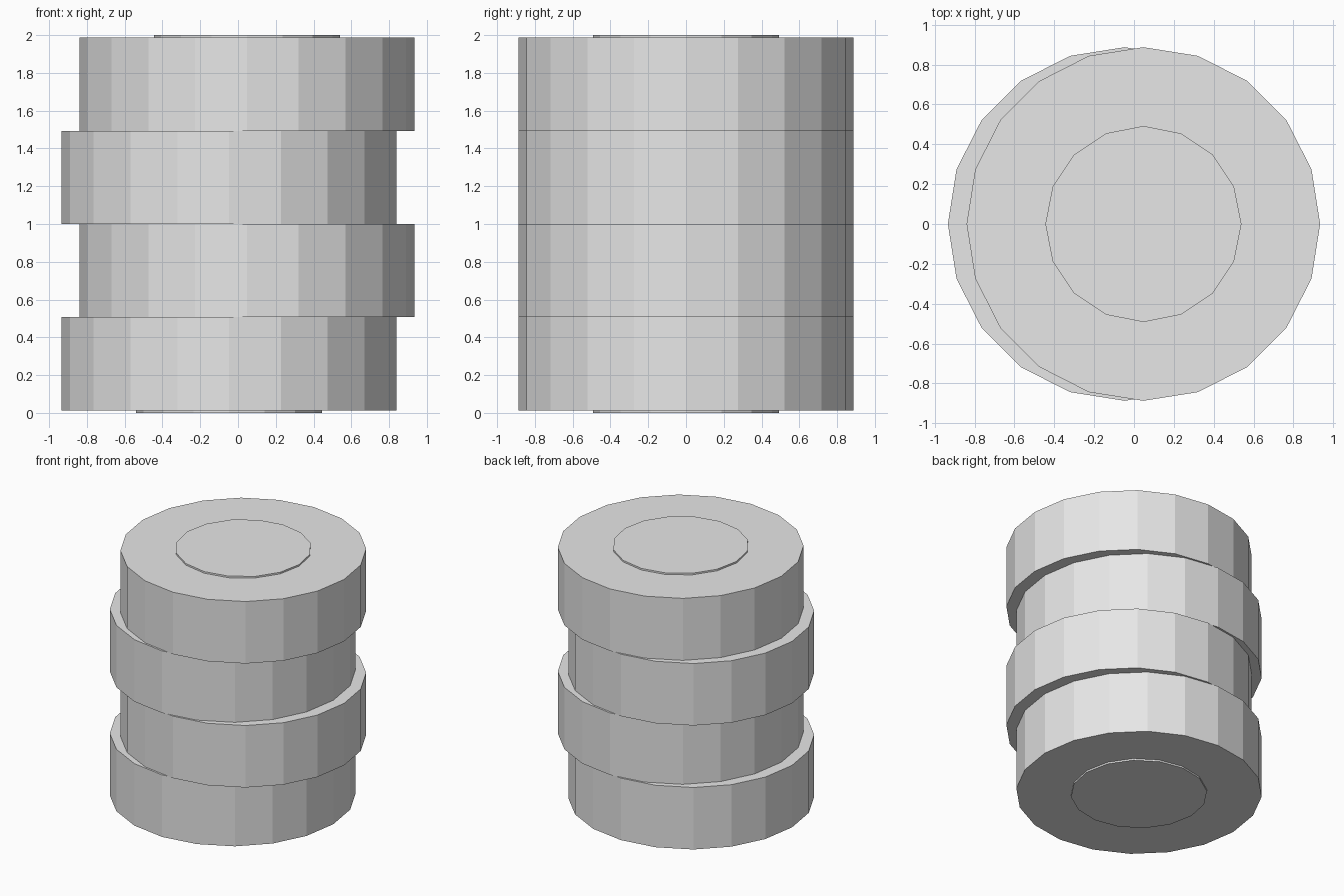
import bpy

cube = bpy.data.objects.get("Cube")
if cube:
    bpy.data.objects.remove(cube, do_unlink=True)

OFFSET = 0.047      # eccentric shift of each disc
RADIUS = 0.887
HUB_RADIUS = 0.492
LIP = 0.013         # how far the hubs stand proud of the stack
COUNT = 4
THICK = (2 - 2 * LIP) / COUNT

grey = bpy.data.materials.new("light_grey")
grey.use_nodes = True
colour = (0.8, 0.8, 0.8, 1)
grey.diffuse_color = colour
grey.node_tree.nodes["Principled BSDF"].inputs["Base Color"].default_value = colour


def cylinder(name, sides, radius, x, z0, z1):
    """Flat-shaded upright cylinder with a corner on each axis."""
    bpy.ops.mesh.primitive_cylinder_add(
        vertices=sides, radius=radius, depth=z1 - z0, location=(x, 0, (z0 + z1) / 2))
    obj = bpy.context.object
    obj.name = name
    obj.data.materials.append(grey)
    return obj


# Stack of discs shifted alternately left and right
for i in range(COUNT):
    x = OFFSET if i % 2 else -OFFSET
    z = LIP + i * THICK
    cylinder(f"eccentric_disc_{i + 1}", 20, RADIUS, x, z, z + THICK)

# Hubs at both ends, concentric with the end discs
cylinder("bottom_hub", 16, HUB_RADIUS, -OFFSET, 0, LIP + THICK / 2)
cylinder("top_hub", 16, HUB_RADIUS, OFFSET, 2 - LIP - THICK / 2, 2)
